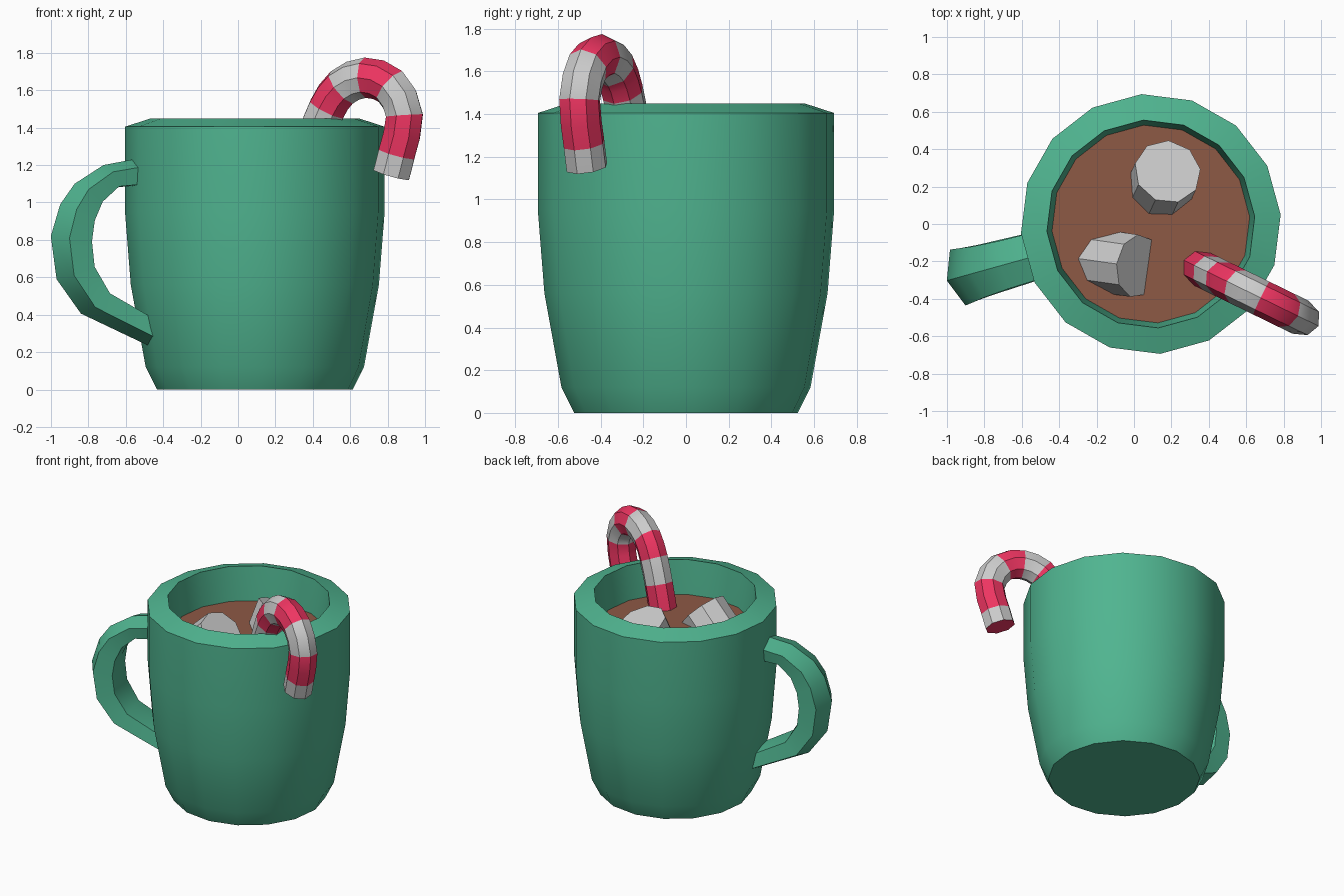
import bpy, bmesh, math
from mathutils import Vector

if "Cube" in bpy.data.objects:
    bpy.data.objects.remove(bpy.data.objects["Cube"])

CX = 0.09  # mug axis


def material(name, rgb):
    m = bpy.data.materials.new(name)
    m.diffuse_color = (*rgb, 1)
    m.use_nodes = True
    m.node_tree.nodes["Principled BSDF"].inputs["Base Color"].default_value = m.diffuse_color
    return m


green = material("green_glaze", (0.08, 0.46, 0.28))
brown = material("cocoa_brown", (0.27, 0.10, 0.06))
red = material("candy_red", (0.85, 0.035, 0.12))


def skin(name, rings, mats, pick=lambda i: 0, end_mat=0):
    """Bridge equal-sized rings of points and cap both ends."""
    bm = bmesh.new()
    vs = [[bm.verts.new(p) for p in ring] for ring in rings]
    n = len(vs[0])
    for i in range(len(vs) - 1):
        for k in range(n):
            f = bm.faces.new((vs[i][k], vs[i][(k + 1) % n],
                              vs[i + 1][(k + 1) % n], vs[i + 1][k]))
            f.material_index = pick(i)
    for ring in (vs[0], vs[-1]):
        bm.faces.new(ring).material_index = end_mat
    bmesh.ops.recalc_face_normals(bm, faces=bm.faces)
    me = bpy.data.meshes.new(name)
    for m in mats:
        me.materials.append(m)
    bm.to_mesh(me)
    bm.free()
    ob = bpy.data.objects.new(name, me)
    bpy.context.collection.objects.link(ob)
    bpy.ops.object.select_all(action='DESELECT')
    ob.select_set(True)
    bpy.context.view_layer.objects.active = ob
    bpy.ops.object.shade_smooth_by_angle(angle=math.radians(30))
    return ob


def circle(centre, a, b, ra, rb, n, start=0.0):
    return [centre + a * ra * math.cos(start + math.tau * k / n)
            + b * rb * math.sin(start + math.tau * k / n) for k in range(n)]


X, Y = Vector((1, 0, 0)), Vector((0, 1, 0))
TURN = math.radians(4.1)

# Mug body: outside wall, sloped rim, inside wall
profile = [(0.525, 0), (0.585, 0.12), (0.665, 0.56), (0.696, 0.95), (0.696, 1.405),
           (0.557, 1.45), (0.53, 1.2), (0.45, 0.12)]
skin("mug_body", [circle(Vector((CX, 0, z)), X, Y, r, r, 16, TURN) for r, z in profile], [green])

# Cocoa surface
skin("cocoa", [circle(Vector((CX, 0, z)), X, Y, 0.532, 0.532, 16, TURN) for z in (1.17, 1.2)], [brown])

# Handle: ridged outer line, flatter inner line, both in (distance from axis, height)
ang = math.radians(195.5)
out = Vector((math.cos(ang), math.sin(ang), 0))
side = Vector((-math.sin(ang), math.cos(ang), 0))
outer = [(0.65, 1.235), (0.84, 1.20), (1.0, 1.10), (1.08, 0.99), (1.132, 0.82),
         (1.10, 0.59), (0.965, 0.406), (0.57, 0.225)]
inner = [(0.66, 1.09), (0.78, 1.08), (0.87, 1.00), (0.915, 0.90), (0.93, 0.79),
         (0.915, 0.66), (0.83, 0.52), (0.56, 0.37)]
widths = [0.125, 0.13, 0.14, 0.15, 0.155, 0.15, 0.14, 0.125]
rings = []
for o, i, w in zip(outer, inner, widths):
    ring = []
    for t, s in ((0, 0), (0.3, 1), (0.95, 0.85), (1, 0), (0.95, -0.85), (0.3, -1)):
        u, z = o[0] + (i[0] - o[0]) * t, o[1] + (i[1] - o[1]) * t
        ring.append(Vector((CX, 0, z)) + out * u + side * (w * s))
    rings.append(ring)
skin("mug_handle", rings, [green])

# Candy cane: stripe borders along the hook as (x, z), one extra ring inside each stripe
borders = [(0.82, 1.15), (0.848, 1.26), (0.89, 1.465), (0.815, 1.62), (0.68, 1.667),
           (0.555, 1.615), (0.475, 1.50), (0.413, 1.34), (0.36, 1.17), (0.34, 1.09)]
pts = [Vector((x, -0.225 - (x - 0.33) * 0.488, z)) for x, z in borders]
path = []
for i in range(len(pts) - 1):
    p0, p1 = pts[max(i - 1, 0)], pts[i]
    p2, p3 = pts[i + 1], pts[min(i + 2, len(pts) - 1)]
    path += [p1, (p1 + p2) * 0.5625 - (p0 + p3) * 0.0625]
path.append(pts[-1])
across = Vector((0.488, 1, 0)).normalized()
rings = []
for i, p in enumerate(path):
    tangent = (path[min(i + 1, len(path) - 1)] - path[max(i - 1, 0)]).normalized()
    rings.append(circle(p, tangent.cross(across), across, 0.108, 0.098, 8))
skin("candy_cane", rings, [None, red], pick=lambda i: (i // 2) % 2, end_mat=1)


# Marshmallows: tilted short prisms dipping into the cocoa
def marshmallow(name, top, azimuth, tilt, r, length, sides):
    az, el = math.radians(azimuth), math.radians(tilt)
    axis = Vector((math.cos(az) * math.cos(el), math.sin(az) * math.cos(el), math.sin(el)))
    a = Vector((-math.sin(az), math.cos(az), 0))
    b = axis.cross(a)
    top = Vector(top)
    skin(name, [circle(top - axis * d, a, b, r, r, sides, 0.2) for d in (0, length)], [])


marshmallow("marshmallow_back", (0.18, 0.28, 1.31), 65, 66, 0.18, 0.29, 9)
marshmallow("marshmallow_front", (0.02, -0.225, 1.26), -8, 42, 0.17, 0.31, 9)
